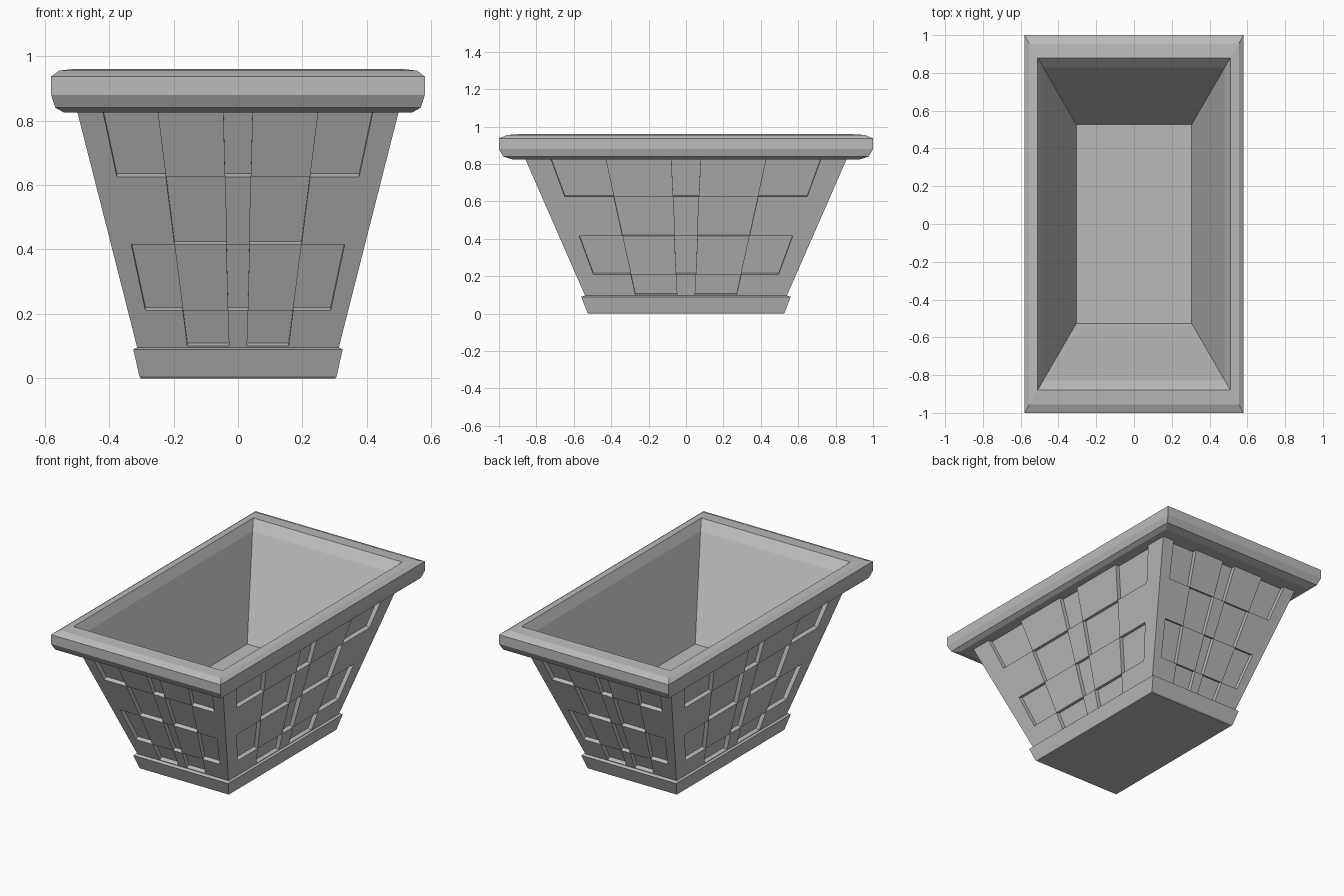
import bpy
import bmesh
from mathutils import Matrix, Vector

cube = bpy.data.objects.get("Cube")
if cube:
    bpy.data.objects.remove(cube, do_unlink=True)

RATIO = 1.724            # depth of every ring relative to its width
LOW, HIGH = 0.09, 0.84   # wall bottom and top
RECESS = 0.025

grey = bpy.data.materials.new("stone_grey")
grey.use_nodes = True
colour = (0.5, 0.5, 0.5, 1)
grey.diffuse_color = colour
grey.node_tree.nodes["Principled BSDF"].inputs["Base Color"].default_value = colour


def finish(bm, name):
    mesh = bpy.data.meshes.new(name)
    bm.to_mesh(mesh)
    bm.free()
    mesh.materials.append(grey)
    obj = bpy.data.objects.new(name, mesh)
    bpy.context.collection.objects.link(obj)
    return obj


def loft(name, profile, cap_start=False, cap_end=False):
    """Stack rectangular rings given as (half width, height)."""
    bm = bmesh.new()
    corners = [(-1, -1), (1, -1), (1, 1), (-1, 1)]
    rings = [[bm.verts.new((sx * r, sy * r * RATIO, z)) for sx, sy in corners]
             for r, z in profile]
    for a, b in zip(rings, rings[1:]):
        for i in range(4):
            j = (i + 1) % 4
            bm.faces.new((a[i], a[j], b[j], b[i]))
    if cap_start:
        bm.faces.new(rings[0][::-1])
    if cap_end:
        bm.faces.new(rings[-1])
    return finish(bm, name)


def half_width(z):
    return 0.314 + (z - 0.1) * 0.254


def woven_wall(name, across, outward):
    """Sloping wall with a checkerboard of recessed panels."""
    columns = [-1, -0.84, -0.5, -0.09, 0.09, 0.5, 0.84, 1]
    rows = [LOW, 0.1, 0.21, 0.415, 0.625, HIGH]
    span, reach = (1, RATIO) if across.x else (RATIO, 1)
    bm = bmesh.new()
    grid = [[bm.verts.new(across * u * half_width(z) * span
                          + outward * half_width(z) * reach
                          + Vector((0, 0, z))) for u in columns] for z in rows]
    sunk = []
    for r in range(len(rows) - 1):
        for c in range(len(columns) - 1):
            face = bm.faces.new((grid[r][c], grid[r][c + 1],
                                 grid[r + 1][c + 1], grid[r + 1][c]))
            if r > 0 and 0 < c < 6 and (r + c) % 2 == 1:
                sunk.append(face)
    bm.normal_update()
    inward = -sunk[0].normal * RECESS
    panels = bmesh.ops.extrude_discrete_faces(bm, faces=sunk)["faces"]
    for face in panels:
        bmesh.ops.translate(bm, verts=face.verts, vec=inward)
    bm.normal_update()
    return finish(bm, name)


# Foot band
loft("base_band", [(0.302, 0), (0.306, 0.006), (0.325, 0.09), (0.305, 0.1)],
     cap_start=True)

# Four woven walls
for i, side in enumerate(("front", "left", "back", "right")):
    turn = Matrix.Rotation(i * 1.5707963, 3, "Z")
    across = Vector([round(v) for v in turn @ Vector((1, 0, 0))])
    outward = Vector([round(v) for v in turn @ Vector((0, -1, 0))])
    woven_wall(side + "_wall", across, outward)

# Rolled rim with a sloping inner lip
loft("rim", [(0.46, 0.825), (0.54, 0.825), (0.567, 0.84), (0.58, 0.88),
             (0.58, 0.937), (0.555, 0.955), (0.51, 0.96), (0.48, 0.905)])

# Inner lining and raised floor
loft("inner_lining", [(0.48, 0.905), (0.305, 0.37)], cap_end=True)
